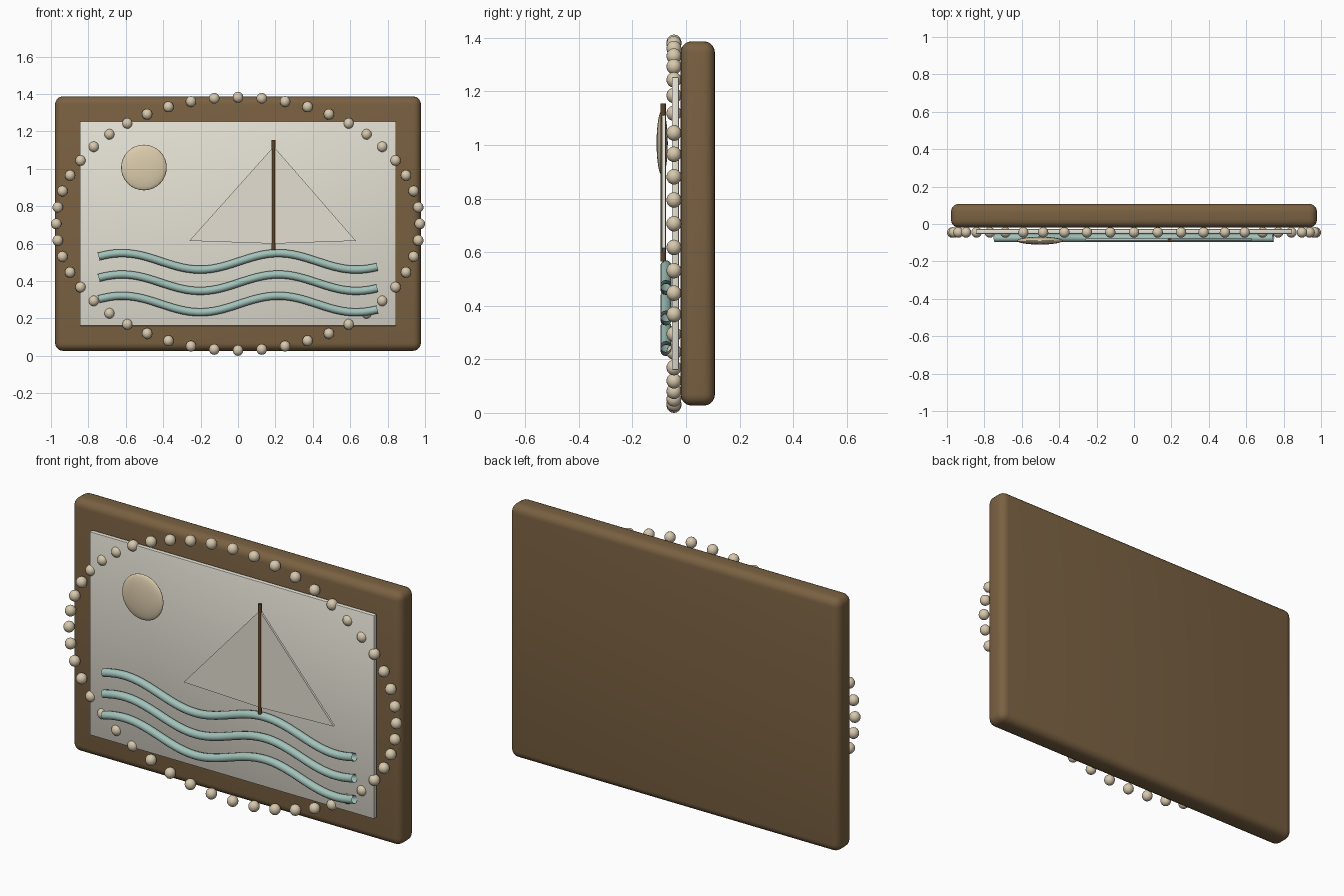
import bpy, bmesh, math
from mathutils import Matrix, Vector

default = bpy.data.objects.get("Cube")
if default:
    bpy.data.objects.remove(default, do_unlink=True)


def material(name, rgb):
    m = bpy.data.materials.new(name)
    m.use_nodes = True
    m.diffuse_color = (*rgb, 1)
    bsdf = next(n for n in m.node_tree.nodes if n.type == 'BSDF_PRINCIPLED')
    bsdf.inputs["Base Color"].default_value = (*rgb, 1)
    return m


wood = material("warm_wood", (0.195, 0.12, 0.054))
canvas = material("off_white", (0.78, 0.75, 0.66))
sailcloth = material("sail_cream", (0.78, 0.74, 0.65))
shell = material("shell_beige", (0.68, 0.58, 0.42))
sand = material("sun_sand", (0.72, 0.61, 0.42))
sea = material("sea_green", (0.36, 0.54, 0.49))
dark_wood = material("dark_wood", (0.11, 0.06, 0.022))


def finish(name, bm, mat, smooth_angle=40):
    mesh = bpy.data.meshes.new(name)
    bmesh.ops.recalc_face_normals(bm, faces=bm.faces)
    bm.to_mesh(mesh)
    bm.free()
    mesh.materials.append(mat)
    obj = bpy.data.objects.new(name, mesh)
    bpy.context.collection.objects.link(obj)
    bpy.ops.object.select_all(action='DESELECT')
    obj.select_set(True)
    bpy.context.view_layer.objects.active = obj
    bpy.ops.object.shade_smooth_by_angle(angle=math.radians(smooth_angle))
    return obj


def rounded_box(name, centre, size, radius, segments, mat):
    bm = bmesh.new()
    bmesh.ops.create_cube(bm, size=1, matrix=Matrix.Translation(centre) @ Matrix.Diagonal((*size, 1)))
    bmesh.ops.bevel(bm, geom=bm.edges[:], offset=radius, segments=segments,
                    profile=0.5, affect='EDGES')
    return finish(name, bm, mat)


def ellipsoid(name, centre, radii, u, v, mat):
    bm = bmesh.new()
    bmesh.ops.create_uvsphere(bm, u_segments=u, v_segments=v, radius=1,
                              matrix=Matrix.Translation(centre) @ Matrix.Diagonal((*radii, 1)))
    return finish(name, bm, mat, 180)


def sail(name, corners, y, thickness, mat):
    bm = bmesh.new()
    face = bm.faces.new([bm.verts.new((x, y - thickness / 2, z)) for x, z in corners])
    out = bmesh.ops.extrude_face_region(bm, geom=[face])
    bmesh.ops.translate(bm, vec=(0, thickness, 0),
                        verts=[g for g in out["geom"] if isinstance(g, bmesh.types.BMVert)])
    return finish(name, bm, mat)


def wave(name, height, mat):
    # Open-ended tube swept along a sine line
    steps, sides, radius = 56, 12, 0.021
    k, crest, amp = 2 * math.pi / 0.835, -0.62, 0.044
    bm = bmesh.new()
    rings = []
    for i in range(steps + 1):
        x = -0.745 + 1.49 * i / steps
        phase = k * (x - crest)
        centre = Vector((x, -0.075, height + amp * math.cos(phase)))
        normal = Vector((amp * k * math.sin(phase), 0, 1)).normalized()
        depth = Vector((0, 1, 0))
        turns = [2 * math.pi * j / sides for j in range(sides)]
        rings.append([bm.verts.new(centre + radius * (normal * math.cos(t) + depth * math.sin(t)))
                      for t in turns])
    for a, b in zip(rings, rings[1:]):
        for j in range(sides):
            n = (j + 1) % sides
            bm.faces.new((a[j], a[n], b[n], b[j]))
    return finish(name, bm, mat, 60)


# Backing board and picture panel
rounded_box("frame_board", (0, 0.044, 0.707), (1.956, 0.128, 1.36), 0.042, 5, wood)
rounded_box("picture_panel", (0, -0.04, 0.707), (1.69, 0.026, 1.093), 0.005, 2, canvas)

# Oval ring of beads
BEADS = 48
for i in range(BEADS):
    a = 2 * math.pi * i / BEADS
    ellipsoid(f"bead_{i + 1}", (0.972 * math.cos(a), -0.045, 0.706 + 0.677 * math.sin(a)),
              (0.028, 0.028, 0.029), 16, 10, shell)

# Flattened sun
ellipsoid("sun", (-0.503, -0.089, 1.007), (0.122, 0.021, 0.122), 32, 16, sand)

# Boat mast and sails
bm = bmesh.new()
bmesh.ops.create_cone(bm, cap_ends=True, segments=12, radius1=0.01, radius2=0.01, depth=0.59,
                      matrix=Matrix.Translation((0.19, -0.085, 0.86)))
finish("mast", bm, dark_wood)
sail("left_sail", [(0.63, 0.615), (0.195, 1.115), (0.195, 0.6)], -0.083, 0.012, sailcloth)
sail("right_sail", [(-0.26, 0.615), (0.187, 1.115), (0.187, 0.6)], -0.083, 0.012, sailcloth)

# Sea waves
for i in range(3):
    wave(f"wave_{i + 1}", 0.505 - 0.114 * i, sea)
